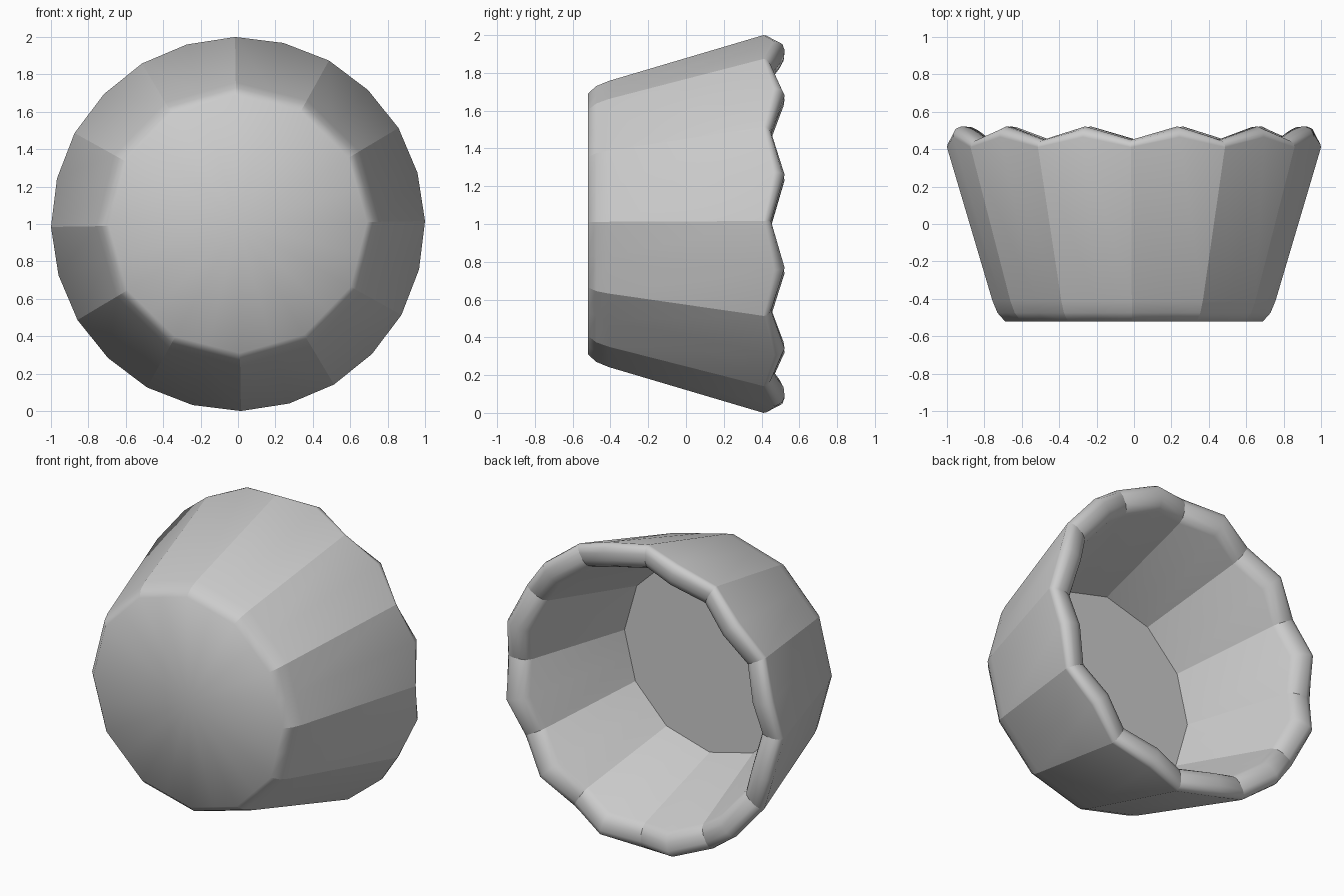
import bpy, bmesh, math

cube = bpy.data.objects.get("Cube")
if cube:
    bpy.data.objects.remove(cube)

SIDES = 12
COUNT = SIDES * 2
C = math.cos(math.pi / SIDES)
TWIST = math.radians(0.9)

# Profile as (radius, y): at the ridges between panels, then at panel centres
ridge = [(0.69, -0.52), (0.73, -0.475), (0.757, -0.41), (1.0, 0.41),
         (0.997, 0.425), (0.98, 0.442), (0.95, 0.45), (0.90, 0.446),
         (0.86, 0.43), (0.84, 0.40), (0.63, -0.26)]
panel = [(0.69 * C, -0.52), (0.73 * C, -0.475), (0.757 * C, -0.41), (0.998, 0.465),
         (0.996, 0.485), (0.982, 0.51), (0.95, 0.522), (0.90, 0.517),
         (0.86, 0.497), (0.84, 0.46), (0.63 * C, -0.26)]

bm = bmesh.new()


def ring(row):
    verts = []
    for i in range(COUNT):
        r, y = (panel if i % 2 else ridge)[row]
        a = math.tau * i / COUNT + TWIST
        verts.append(bm.verts.new((r * math.cos(a), y, 1 + r * math.sin(a))))
    return verts


rings = [ring(k) for k in range(len(ridge))]

# Outer wall, rounded scalloped rim and inner wall
for a, b in zip(rings, rings[1:]):
    for i in range(COUNT):
        j = (i + 1) % COUNT
        bm.faces.new((a[i], a[j], b[j], b[i]))


# Closed base outside and floor inside
def fan(loop, y):
    centre = bm.verts.new((0, y, 1))
    for i in range(COUNT):
        bm.faces.new((centre, loop[i], loop[(i + 1) % COUNT]))


fan(rings[0], ridge[0][1])
fan(rings[-1], ridge[-1][1])
bmesh.ops.recalc_face_normals(bm, faces=bm.faces)

# Smooth shading, with crisp panel ridges and floor outline
for f in bm.faces:
    f.smooth = True
for a, b in zip(rings, rings[1:]):
    for i in range(0, COUNT, 2):
        bm.edges.get((a[i], b[i])).smooth = False
for i in range(COUNT):
    bm.edges.get((rings[-1][i], rings[-1][(i + 1) % COUNT])).smooth = False

mesh = bpy.data.meshes.new("fluted_cup")
bm.to_mesh(mesh)
bm.free()

grey = bpy.data.materials.new("light_grey")
grey.use_nodes = True
colour = (0.6, 0.6, 0.6, 1)
grey.diffuse_color = colour
grey.node_tree.nodes["Principled BSDF"].inputs["Base Color"].default_value = colour
mesh.materials.append(grey)

cup = bpy.data.objects.new("fluted_cup", mesh)
bpy.context.collection.objects.link(cup)
